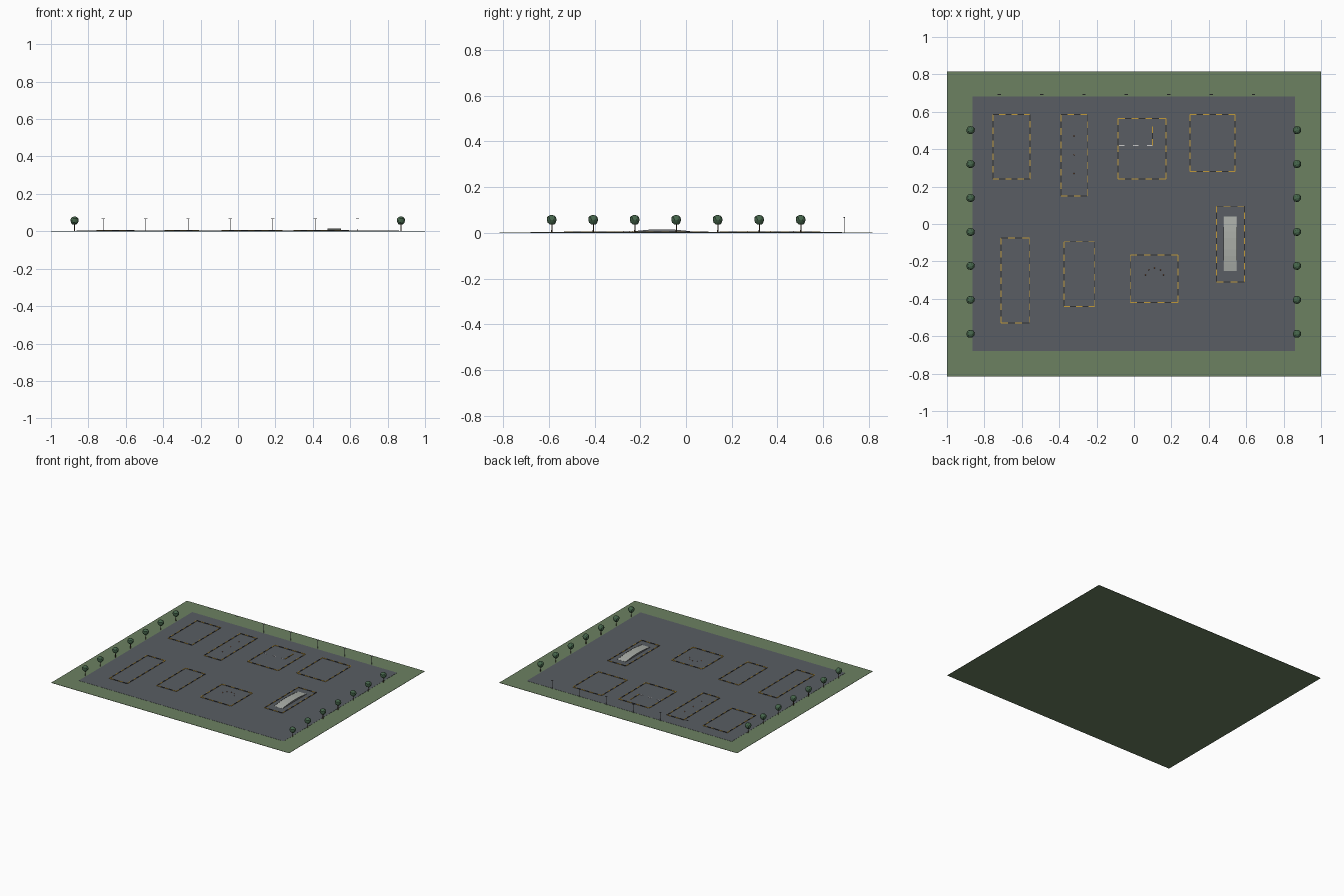
import bpy, bmesh, math, random
from mathutils import Vector, Matrix

if "Cube" in bpy.data.objects:
    bpy.data.objects.remove(bpy.data.objects["Cube"])
random.seed(4)


def material(name, r, g, b):
    m = bpy.data.materials.new(name)
    m.diffuse_color = (r, g, b, 1)
    m.use_nodes = True
    m.node_tree.nodes["Principled BSDF"].inputs["Base Color"].default_value = m.diffuse_color
    return m


GRASS = material("grass_green", 0.15, 0.22, 0.12)
ASPHALT = material("asphalt", 0.10, 0.11, 0.125)
YELLOW = material("kerb_yellow", 0.55, 0.33, 0.04)
BLACK = material("kerb_black", 0.03, 0.03, 0.03)
LEAF = material("leaf_green", 0.06, 0.13, 0.07)
BARK = material("bark", 0.10, 0.06, 0.035)
CONCRETE = material("concrete", 0.40, 0.42, 0.39)
WHITE = material("paint_white", 0.75, 0.75, 0.75)
STEEL = material("steel", 0.2, 0.21, 0.22)
ORANGE = material("cone_orange", 0.6, 0.15, 0.03)


def finish(bm, name, mats, loc=(0, 0, 0)):
    bmesh.ops.recalc_face_normals(bm, faces=bm.faces)
    me = bpy.data.meshes.new(name)
    bm.to_mesh(me)
    bm.free()
    for m in mats:
        me.materials.append(m)
    ob = bpy.data.objects.new(name, me)
    ob.location = loc
    bpy.context.collection.objects.link(ob)
    return ob


def add_box(bm, lo, hi, mat=0):
    lo, hi = Vector(lo), Vector(hi)
    mtx = Matrix.Translation((lo + hi) / 2) @ Matrix.Diagonal((*(hi - lo), 1))
    for v in bmesh.ops.create_cube(bm, size=1, matrix=mtx)["verts"]:
        for f in v.link_faces:
            f.material_index = mat


def add_cone(bm, x, y, z0, z1, r0, r1, sides=8, mat=0):
    res = bmesh.ops.create_cone(bm, cap_ends=True, segments=sides, radius1=r0, radius2=r1,
                                depth=z1 - z0, matrix=Matrix.Translation((x, y, (z0 + z1) / 2)))
    for v in res["verts"]:
        for f in v.link_faces:
            f.material_index = mat


def box(name, lo, hi, mat):
    bm = bmesh.new()
    add_box(bm, lo, hi)
    return finish(bm, name, [mat])


def copies(ob, spots):
    for x, y in spots:
        c = ob.copy()
        c.location = (x, y, 0)
        bpy.context.collection.objects.link(c)


# Grass plot and paved yard
G = 0.003
box("grass_plot", (-1, -0.815, 0), (1, 0.815, 0.002), GRASS)
box("paved_yard", (-0.863, -0.68, 0.001), (0.86, 0.683, G), ASPHALT)


# Kerb outlines made of alternating yellow and black blocks
def add_kerb(bm, a, b, w=0.005, h=0.0065, step=0.035):
    a, b = Vector(a), Vector(b)
    n = max(1, round((b - a).length / step))
    for i in range(n):
        p, q = a.lerp(b, i / n), a.lerp(b, (i + 1) / n)
        lo = (min(p.x, q.x), min(p.y, q.y), 0.002)
        hi = (max(p.x, q.x), max(p.y, q.y), h)
        pad = (0, w / 2, 0) if abs(b.x - a.x) > abs(b.y - a.y) else (w / 2, 0, 0)
        add_box(bm, Vector(lo) - Vector(pad), Vector(hi) + Vector(pad), i % 2)


def kerb_frame(name, x0, x1, y0, y1):
    bm = bmesh.new()
    c = [(x0, y0), (x1, y0), (x1, y1), (x0, y1)]
    for i in range(4):
        add_kerb(bm, c[i], c[(i + 1) % 4])
    return finish(bm, name, [YELLOW, BLACK])


bays = [(-0.755, -0.555, 0.24, 0.585), (-0.39, -0.25, 0.15, 0.585),
        (-0.085, 0.17, 0.24, 0.565), (0.30, 0.54, 0.28, 0.585),
        (-0.71, -0.56, -0.53, -0.075), (-0.375, -0.21, -0.44, -0.095),
        (-0.02, 0.235, -0.42, -0.165), (0.44, 0.59, -0.31, 0.095)]
for i, b in enumerate(bays):
    kerb_frame(f"practice_bay_kerb_{i + 1}", *b)

# Inner parking bay: white dashes and a short kerb
bm = bmesh.new()
for i in range(3):
    x = -0.08 + i * 0.075
    add_box(bm, (x, 0.418, G), (x + 0.03, 0.422, 0.004))
finish(bm, "bay_dashes", [WHITE])
bm = bmesh.new()
add_kerb(bm, (0.10, 0.42), (0.10, 0.52))
finish(bm, "bay_divider_kerb", [YELLOW, BLACK])

# Slalom cones and turning-area cones
cone_spots = [(-0.32, y) for y in (0.27, 0.37, 0.47)]
cone_spots += [(0.11 + 0.05 * math.cos(a), -0.285 + 0.05 * math.sin(a))
               for a in (math.radians(d) for d in (15, 52, 90, 128, 165))]
bm = bmesh.new()
for x, y in cone_spots:
    add_cone(bm, x, y, G, 0.008, 0.003, 0.0007)
finish(bm, "traffic_cones", [ORANGE])

# Hump ramp: arched profile extruded across, with low side edges
profile = [(-0.25, 0.0035), (-0.21, 0.0085), (-0.17, 0.0125), (-0.135, 0.0145),
           (-0.075, 0.0145), (-0.04, 0.0125), (0.0, 0.0085), (0.04, 0.0035)]


def hump(name, x0, x1, lift, mat):
    bm = bmesh.new()
    pts = [(-0.25, 0.002)] + [(y, z + lift) for y, z in profile] + [(0.04, 0.002)]
    f = bm.faces.new([bm.verts.new((x0, y, z)) for y, z in pts])
    r = bmesh.ops.extrude_face_region(bm, geom=[f])
    bmesh.ops.translate(bm, vec=(x1 - x0, 0, 0),
                        verts=[v for v in r["geom"] if isinstance(v, bmesh.types.BMVert)])
    finish(bm, name, [mat])


hump("hump_ramp", 0.479, 0.549, 0, CONCRETE)
for name, x in (("ramp_edge_left", 0.478), ("ramp_edge_right", 0.547)):
    hump(name, x, x + 0.003, 0.001, STEEL)

# Trees along both sides: thin trunk with a lumpy faceted crown
bm = bmesh.new()
add_cone(bm, 0, 0, 0.002, 0.045, 0.0028, 0.002, 7, 1)
crown = bmesh.ops.create_icosphere(bm, subdivisions=2, radius=0.023)["verts"]
for v in crown:
    v.co = v.co * random.uniform(0.9, 1.06) + Vector((0, 0, 0.057))
ys = [-0.587 + 0.1815 * i for i in range(7)]
tree = finish(bm, "tree", [LEAF, BARK], (-0.874, ys[0], 0))
copies(tree, [(-0.874, y) for y in ys[1:]] + [(0.871, y) for y in ys])

# Lamp posts along the back edge
bm = bmesh.new()
add_cone(bm, 0, 0, 0.002, 0.067, 0.0013, 0.001, 8)
add_box(bm, (-0.009, -0.003, 0.066), (0.009, 0.003, 0.069))
lamp = finish(bm, "lamp_post", [STEEL], (-0.72, 0.692, 0))
copies(lamp, [(-0.72 + 0.2265 * i, 0.692) for i in range(1, 7)])
